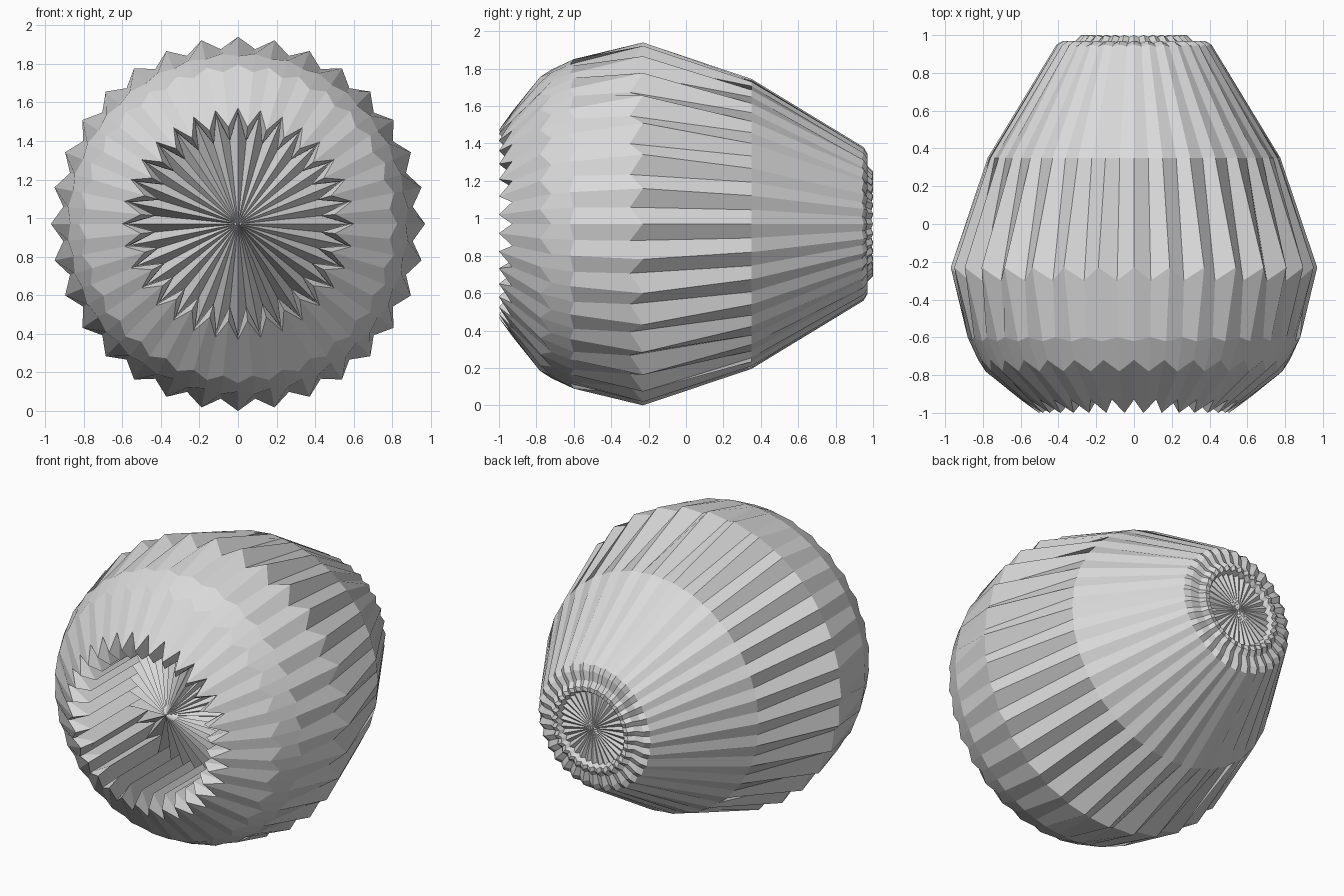
import bpy, bmesh, math

cube = bpy.data.objects.get("Cube")
if cube:
    bpy.data.objects.remove(cube, do_unlink=True)

RIBS = 32
AXIS_Z = 0.97

mat = bpy.data.materials.new("pale_grey_clay")
mat.use_nodes = True
COLOUR = (0.7, 0.7, 0.7, 1)
mat.diffuse_color = COLOUR
mat.node_tree.nodes["Principled BSDF"].inputs["Base Color"].default_value = COLOUR


def pleated_shell(name, rings, start=None, end=None):
    """Loft rings (ridge_y, ridge_r, groove_y, groove_r) around the y axis."""
    bm = bmesh.new()
    loops = []
    for ridge_y, ridge_r, groove_y, groove_r in rings:
        loop = []
        for i in range(RIBS * 2):
            a = math.pi * i / RIBS
            y, r = (groove_y, groove_r) if i % 2 else (ridge_y, ridge_r)
            loop.append(bm.verts.new((r * math.sin(a), y, AXIS_Z + r * math.cos(a))))
        loops.append(loop)
    n = RIBS * 2
    for lo, hi in zip(loops, loops[1:]):
        for i in range(n):
            j = (i + 1) % n
            bm.faces.new((lo[i], lo[j], hi[j], hi[i]))
    # fans closing the ends
    for tip_y, loop in ((start, loops[0]), (end, loops[-1])):
        if tip_y is not None:
            tip = bm.verts.new((0, tip_y, AXIS_Z))
            for i in range(n):
                bm.faces.new((loop[i], loop[(i + 1) % n], tip))
    bmesh.ops.recalc_face_normals(bm, faces=bm.faces)
    mesh = bpy.data.meshes.new(name)
    bm.to_mesh(mesh)
    bm.free()
    mesh.materials.append(mat)
    obj = bpy.data.objects.new(name, mesh)
    bpy.context.collection.objects.link(obj)
    return obj


# One closed pleated vase lying on its side: inner cone, bore, spiked rim, body, foot
pleated_shell("pleated_vase", [
    (-0.38, 0.57, -0.38, 0.43),    # bottom of the bore
    (-0.92, 0.58, -0.94, 0.43),    # inner rim
    (-0.93, 0.60, -1.00, 0.505),   # spiked outer rim
    (-0.72, 0.825, -0.78, 0.79),   # toothed shoulder
    (-0.62, 0.87, -0.60, 0.885),
    (-0.23, 0.97, -0.30, 0.91),    # widest belly
    (0.35, 0.775, 0.35, 0.77),     # start of the taper
    (0.95, 0.41, 0.94, 0.395),     # foot edge
    (0.97, 0.375, 0.955, 0.36),
    (0.97, 0.31, 0.965, 0.30),
    (1.00, 0.28, 0.99, 0.265),     # raised foot ring
    (1.00, 0.25, 0.99, 0.24),
    (0.97, 0.235, 0.955, 0.225),
], start=-0.75, end=0.97)
